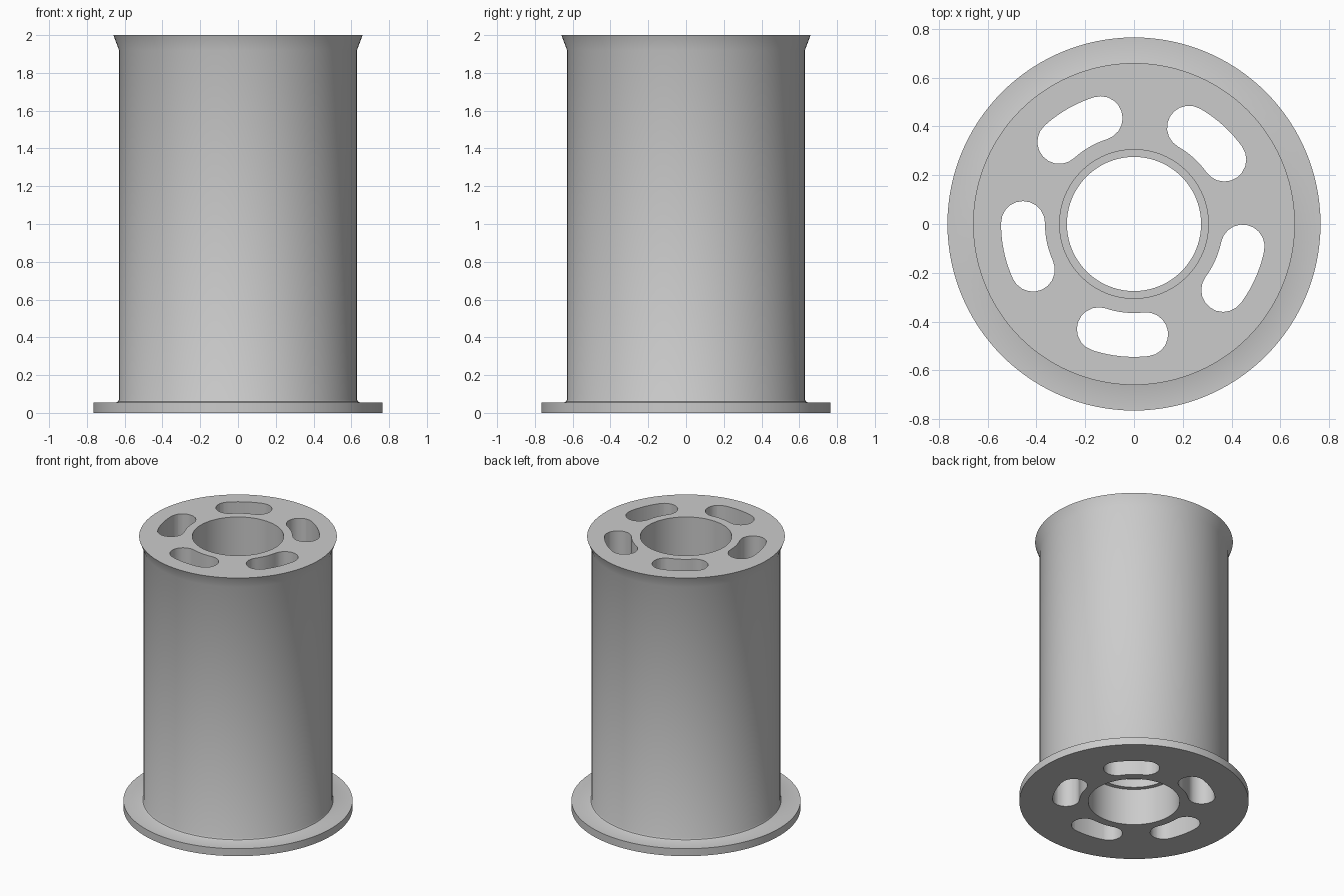
import bpy, bmesh
from math import sin, cos, pi, radians

cube = bpy.data.objects.get("Cube")
if cube:
    bpy.data.objects.remove(cube, do_unlink=True)

grey = bpy.data.materials.new("plain_grey")
grey.use_nodes = True
GREY = (0.6, 0.6, 0.6, 1)
grey.diffuse_color = GREY
grey.node_tree.nodes["Principled BSDF"].inputs["Base Color"].default_value = GREY


def add_object(name, bm):
    bmesh.ops.recalc_face_normals(bm, faces=bm.faces)
    mesh = bpy.data.meshes.new(name)
    bm.to_mesh(mesh)
    bm.free()
    mesh.materials.append(grey)
    obj = bpy.data.objects.new(name, mesh)
    bpy.context.collection.objects.link(obj)
    return obj


def lathe(name, profile, steps=120):
    """Revolve a closed (radius, height) profile around z."""
    bm = bmesh.new()
    rings = [[bm.verts.new((r * cos(2 * pi * i / steps), r * sin(2 * pi * i / steps), z))
              for r, z in profile] for i in range(steps)]
    n = len(profile)
    for i in range(steps):
        a, b = rings[i], rings[(i + 1) % steps]
        for j in range(n):
            k = (j + 1) % n
            bm.faces.new((a[j], b[j], b[k], a[k]))
    return add_object(name, bm)


def slot_outline(mid, radius=0.455, half_width=0.09, half_span=radians(12.4), steps=10):
    """Curved slot with round ends, running counterclockwise."""
    pts = []
    for side in (1, -1):
        # long curved side
        for i in range(steps):
            a = mid + side * half_span * (2 * i / steps - 1)
            r = radius + side * half_width
            pts.append((r * cos(a), r * sin(a)))
        # round end
        end = mid + side * half_span
        start = end if side == 1 else end + pi
        for i in range(steps):
            t = start + pi * i / steps
            pts.append((radius * cos(end) + half_width * cos(t),
                        radius * sin(end) + half_width * sin(t)))
    return pts


# Spool: bottom flange, small fillet, tube wall, flared rim, stepped bore
outside = [(0.765, 0), (0.765, 0.055), (0.645, 0.055), (0.635, 0.06), (0.63, 0.07),
           (0.63, 1.92), (0.66, 2)]
bore = [(0.305, 2), (0.305, 0.33), (0.275, 0.33), (0.275, 0.27), (0.305, 0.27), (0.305, 0)]
spool = lathe("spool_body", outside + bore)

# Five curved slots running through the full height
bm = bmesh.new()
for n in range(5):
    outline = slot_outline(radians(263.9 + 72 * n))
    low = [bm.verts.new((x, y, -0.1)) for x, y in outline]
    high = [bm.verts.new((x, y, 2.1)) for x, y in outline]
    bm.faces.new(low[::-1])
    bm.faces.new(high)
    for i in range(len(outline)):
        k = (i + 1) % len(outline)
        bm.faces.new((low[i], low[k], high[k], high[i]))
cutter = add_object("slot_cutter", bm)
cutter.hide_render = True

# Cut the slots, then drop the cutter
bpy.ops.object.select_all(action='DESELECT')
bpy.context.view_layer.objects.active = spool
spool.select_set(True)
cut = spool.modifiers.new("slots", 'BOOLEAN')
cut.operation = 'DIFFERENCE'
cut.solver = 'EXACT'
cut.object = cutter
bpy.ops.object.modifier_apply(modifier=cut.name)
bpy.data.objects.remove(cutter, do_unlink=True)
bpy.ops.object.shade_smooth_by_angle(angle=radians(30))
